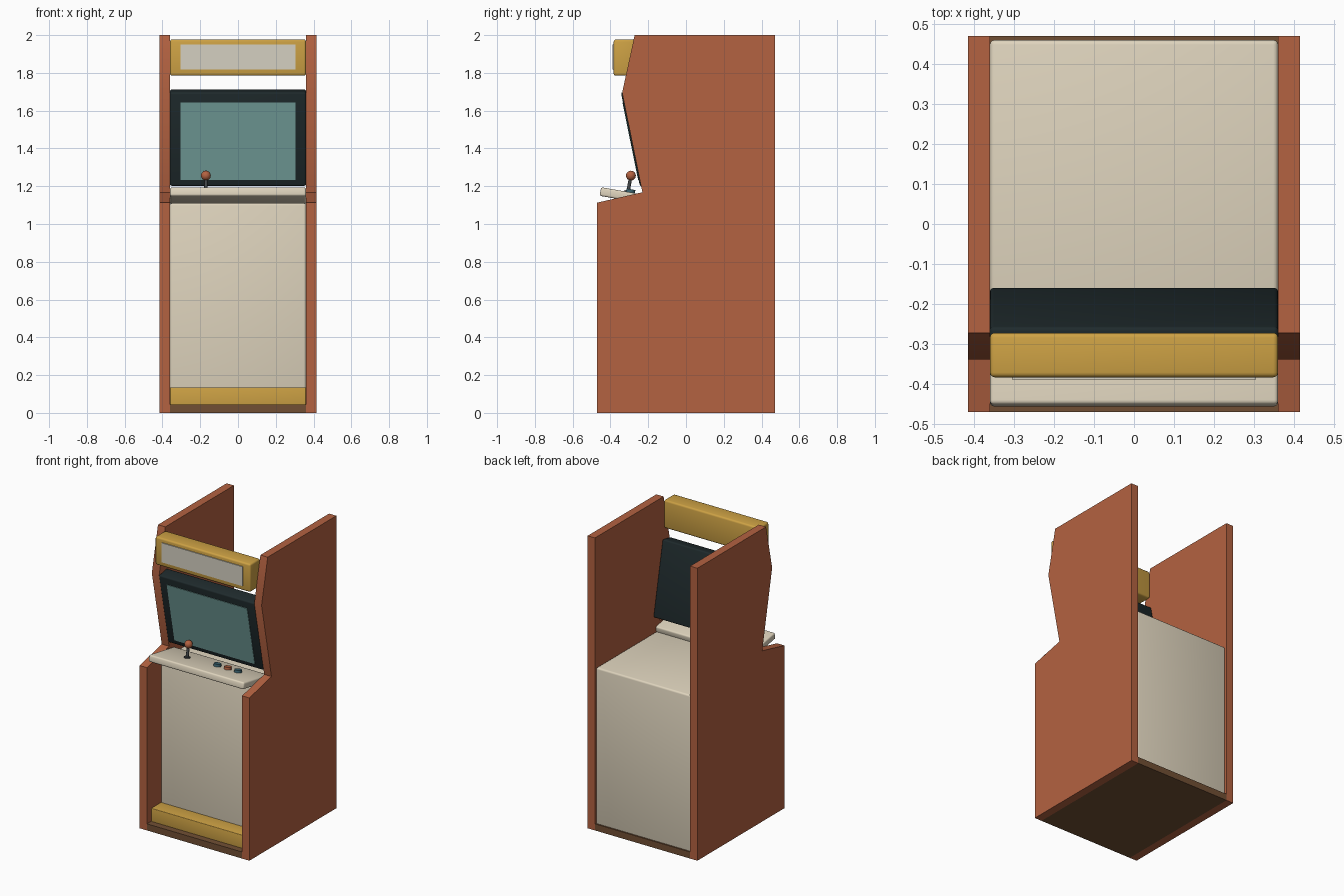
import bpy, bmesh
from math import radians
from mathutils import Matrix, Vector

if "Cube" in bpy.data.objects:
    bpy.data.objects.remove(bpy.data.objects["Cube"])


def srgb(r, g, b):
    return tuple((c / 255) ** 2.2 for c in (r, g, b)) + (1.0,)


def material(name, *rgb):
    m = bpy.data.materials.new(name)
    m.diffuse_color = srgb(*rgb)
    m.use_nodes = True
    m.node_tree.nodes["Principled BSDF"].inputs["Base Color"].default_value = m.diffuse_color
    return m


RUST = material("rust", 178, 98, 67)
CREAM = material("cream", 222, 211, 188)
GOLD = material("gold", 204, 160, 70)
BLACK = material("charcoal", 36, 46, 48)
TEAL = material("teal", 116, 160, 156)
BROWN = material("brown", 112, 80, 55)
PALE = material("pale", 212, 207, 192)
STEEL = material("steel", 70, 74, 76)
BLUE = material("button_blue", 62, 100, 112)


def finish(name, bm, mat, matrix=Matrix()):
    mesh = bpy.data.meshes.new(name)
    bmesh.ops.recalc_face_normals(bm, faces=bm.faces)
    bm.to_mesh(mesh)
    bm.free()
    mesh.materials.append(mat)
    ob = bpy.data.objects.new(name, mesh)
    bpy.context.collection.objects.link(ob)
    ob.matrix_world = matrix
    bpy.ops.object.select_all(action='DESELECT')
    ob.select_set(True)
    bpy.context.view_layer.objects.active = ob
    bpy.ops.object.shade_smooth_by_angle(angle=radians(40))
    return ob


def box(name, size, mat, matrix, bevel=0.0):
    bm = bmesh.new()
    bmesh.ops.create_cube(bm, size=1)
    bmesh.ops.scale(bm, vec=size, verts=bm.verts)
    if bevel:
        bmesh.ops.bevel(bm, geom=bm.edges[:], offset=bevel, segments=3,
                        profile=0.5, affect='EDGES')
    return finish(name, bm, mat, matrix)


def span(name, x, y, z, mat, bevel=0.0):
    # box given by half width in x and ranges in y and z
    return box(name, (2 * x, y[1] - y[0], z[1] - z[0]), mat,
               Matrix.Translation((0, sum(y) / 2, sum(z) / 2)), bevel)


def cylinder(name, r, h, mat, matrix, sides=24):
    bm = bmesh.new()
    bmesh.ops.create_cone(bm, cap_ends=True, segments=sides, radius1=r,
                          radius2=r, depth=h)
    return finish(name, bm, mat, matrix)


# Side panels: one profile extruded on each side
profile = [(-.47, 0), (.47, 0), (.47, 2), (-.272, 2), (-.338, 1.695),
           (-.231, 1.168), (-.47, 1.113)]
for side, name in ((-1, "left_side_panel"), (1, "right_side_panel")):
    bm = bmesh.new()
    face = bm.faces.new([bm.verts.new((side * .36, y, z)) for y, z in profile])
    ext = bmesh.ops.extrude_face_region(bm, geom=[face])["geom"]
    bmesh.ops.translate(bm, vec=(side * .055, 0, 0),
                        verts=[v for v in ext if isinstance(v, bmesh.types.BMVert)])
    finish(name, bm, RUST)

# Base, lower cabinet and kick plate
span("base_plate", .36, (-.47, .47), (0, .045), BROWN)
span("lower_cabinet", .36, (-.32, .46), (.03, 1.11), CREAM, .012)
span("kick_plate", .36, (-.425, -.30), (.03, .135), GOLD, .004)

# Marquee box and its light panel
span("marquee", .36, (-.383, -.272), (1.785, 1.977), GOLD, .012)
span("marquee_panel", .305, (-.389, -.37), (1.817, 1.95), PALE)

# Screen bezel and screen, leaning forward at the top
tilt = Matrix.Translation((0, -.251, 1.457)) @ Matrix.Rotation(.2, 4, 'X')
box("screen_bezel", (.72, .088, .507), BLACK, tilt, .01)
box("screen", (.608, .01, .42), TEAL,
    tilt @ Matrix.Translation((0, -.042, -.01)))

# Control deck
deck = Matrix.Translation((0, -.318, 1.148)) @ Matrix.Rotation(-.175, 4, 'X')
box("control_deck", (.72, .275, .046), CREAM, deck, .01)


def on_deck(x, y, h):
    return deck @ Matrix.Translation((x, y, .023 + h))


# Joystick
cylinder("joystick_collar", .02, .008, STEEL, on_deck(-.17, .007, .003))
cylinder("joystick_shaft", .009, .085, STEEL, on_deck(-.17, .007, .042), 16)
bm = bmesh.new()
bmesh.ops.create_uvsphere(bm, u_segments=24, v_segments=12, radius=.026)
finish("joystick_ball", bm, RUST, on_deck(-.17, .007, .088))

# Buttons
for i, mat in enumerate((BLUE, RUST, BLUE)):
    cylinder(f"button_{i + 1}", .024, .02, mat,
             on_deck(.05 + .078 * i, .02, .007))
